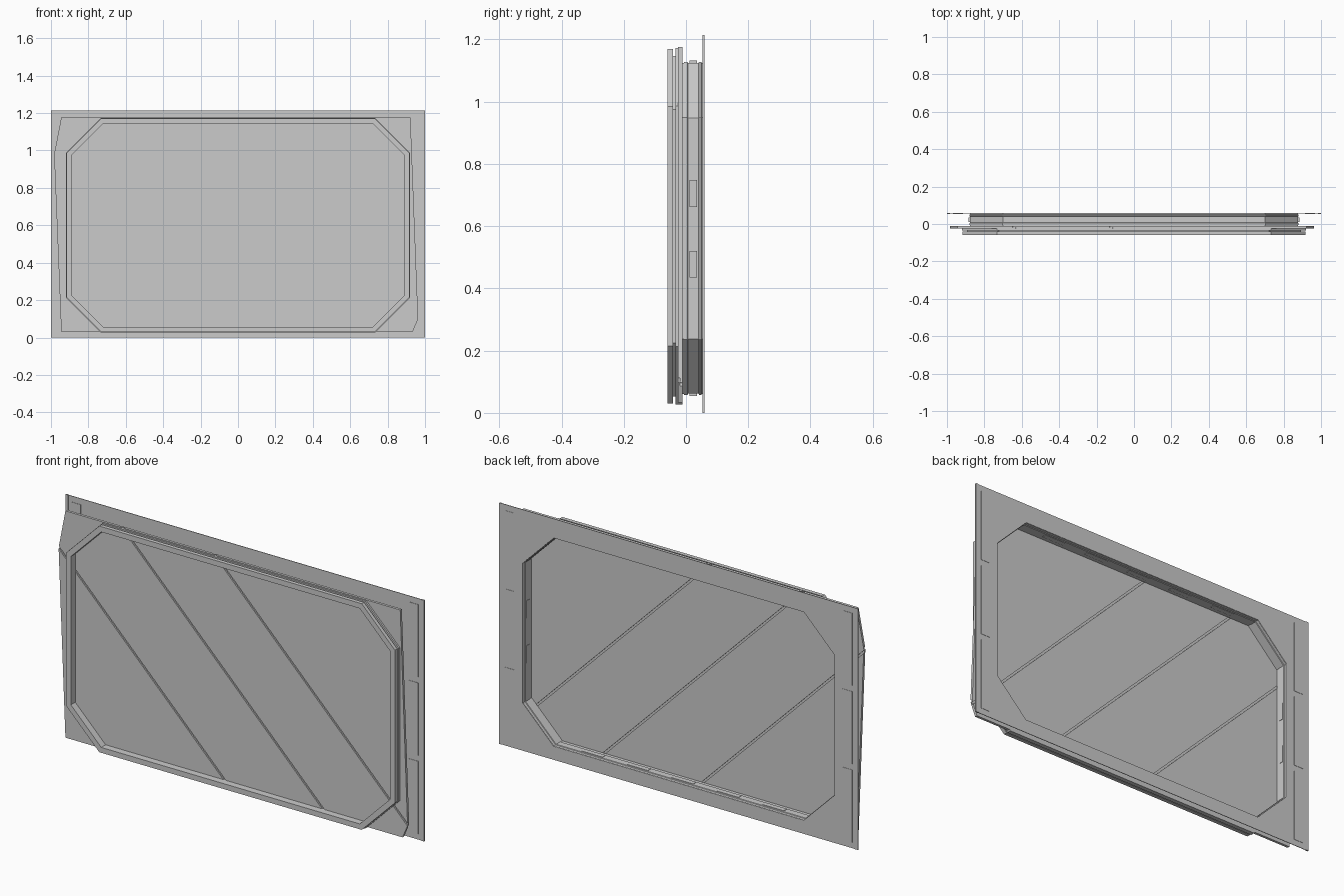
import bpy, bmesh
from mathutils import Vector

if "Cube" in bpy.data.objects:
    bpy.data.objects.remove(bpy.data.objects["Cube"])


def finish(name, bm):
    bmesh.ops.remove_doubles(bm, verts=bm.verts, dist=1e-5)
    bmesh.ops.recalc_face_normals(bm, faces=bm.faces)
    me = bpy.data.meshes.new(name)
    bm.to_mesh(me)
    bm.free()
    ob = bpy.data.objects.new(name, me)
    bpy.context.collection.objects.link(ob)
    return ob


def octagon(hx, hz, c, zc, y, inset=0.0):
    """Rectangle with 45 degree corner cuts, inset evenly; c=0 gives a rectangle."""
    hx, hz = hx - inset, hz - inset
    c = max(c - 0.586 * inset, 0)
    quarter = [(hx, hz - c), (hx - c, hz)]
    pts = quarter + [(-x, z) for x, z in reversed(quarter)]
    pts += [(-x, -z) for x, z in pts]
    return [Vector((x, y, zc + z)) for x, z in pts]


def loft(name, loops):
    """Join loops of equal length into a closed frame."""
    bm = bmesh.new()
    rows = [[bm.verts.new(p) for p in loop] for loop in loops]
    n = len(rows[0])
    for a, b in zip(rows, rows[1:] + rows[:1]):
        for i in range(n):
            j = (i + 1) % n
            bm.faces.new((a[i], a[j], b[j], b[i]))
    return finish(name, bm)


def box(name, x0, x1, y0, y1, z0, z1):
    bm = bmesh.new()
    bmesh.ops.create_cube(bm, size=1)
    for v in bm.verts:
        v.co = Vector(((x0 + x1) / 2 + v.co.x * (x1 - x0),
                       (y0 + y1) / 2 + v.co.y * (y1 - y0),
                       (z0 + z1) / 2 + v.co.z * (z1 - z0)))
    return finish(name, bm)


# Front frame: two eight-sided rims with a groove between
rim = [(0, -.06), (0, -.041), (.023, -.041), (.023, -.034), (-.003, -.034),
       (-.003, -.012), (.027, -.012), (.027, -.06)]
loft("front_frame", [octagon(.917, .57, .185, .6, y, d) for d, y in rim])

# Rear sleeve: thin ribbed wall around the opening
SLEEVE = (.88, .535, .178, .593)
wall = [(.003, -.012), (.003, -.006), (0, -.006), (0, .005), (.004, .007),
        (.004, .04), (0, .042), (0, .049), (.003, .05), (.003, .056),
        (.011, .056), (.011, .042), (.014, .04), (.014, .007), (.011, .005), (.011, -.012)]
loft("rear_sleeve", [octagon(*SLEEVE, y, d) for d, y in wall])

# Back sheet with an eight-sided opening
hx, hz, c, zc = SLEEVE
loft("back_sheet", [octagon(1, .6075, 0, .6075, .055), octagon(1, .6075, 0, .6075, .058),
                    octagon(hx, hz, c, zc, .058, .01), octagon(hx, hz, c, zc, .055, .01)])

# Edge lips and shallow side panels on the sheet
for s, side in ((-1, "left"), (1, "right")):
    lo, hi = sorted((s * .985, s))
    box(side + "_edge_lip", lo, hi, .053, .06, 0, 1.215)
    lo, hi = sorted((s * .915, s * .968))
    for i in range(3):
        z = .03 + i * .395
        box(f"{side}_side_panel_{i + 1}", lo, hi, .053, .0595, z, z + .365)

# Latch blocks passing through the sleeve walls
for s in (-1, 1):
    for i in range(5):
        x = (i - 2) * .253 - .005
        z = zc + s * (hz - .006)
        box("long_wall_block", x - .06, x + .06, .012, .036, z - .01, z + .01)
    for z in (.478, .705):
        x = s * (hx - .006)
        box("short_wall_block", x - .01, x + .01, .012, .036, z - .043, z + .043)

# Diagonal planks: uneven sheet cut along x + z = k, in two lapped layers
outline = [(-.945, .033), (.935, .033), (.963, .1), (.922, 1.176), (-.945, 1.176), (-.983, .98)]
cuts = [-9, 0, .55, 1.067, 9]
gap = .007
for layer, y0, y1, shift in (("front", -.025, -.0185, 0), ("back", -.0185, -.012, -.016)):
    for i in range(4):
        bm = bmesh.new()
        bm.faces.new([bm.verts.new((x, y0, z)) for x, z in outline])
        for k, s in ((cuts[i] + gap, -1), (cuts[i + 1] - gap, 1)):
            bmesh.ops.bisect_plane(bm, geom=bm.verts[:] + bm.edges[:] + bm.faces[:],
                                   plane_co=(k + shift, 0, 0), plane_no=(s, 0, s), clear_outer=True)
        ext = bmesh.ops.extrude_face_region(bm, geom=bm.faces[:])
        for v in ext["geom"]:
            if isinstance(v, bmesh.types.BMVert):
                v.co.y = y1
        # keep the starting face so each plank is closed
        bmesh.ops.holes_fill(bm, edges=bm.edges[:])
        finish(f"{layer}_plank_{i + 1}", bm)
